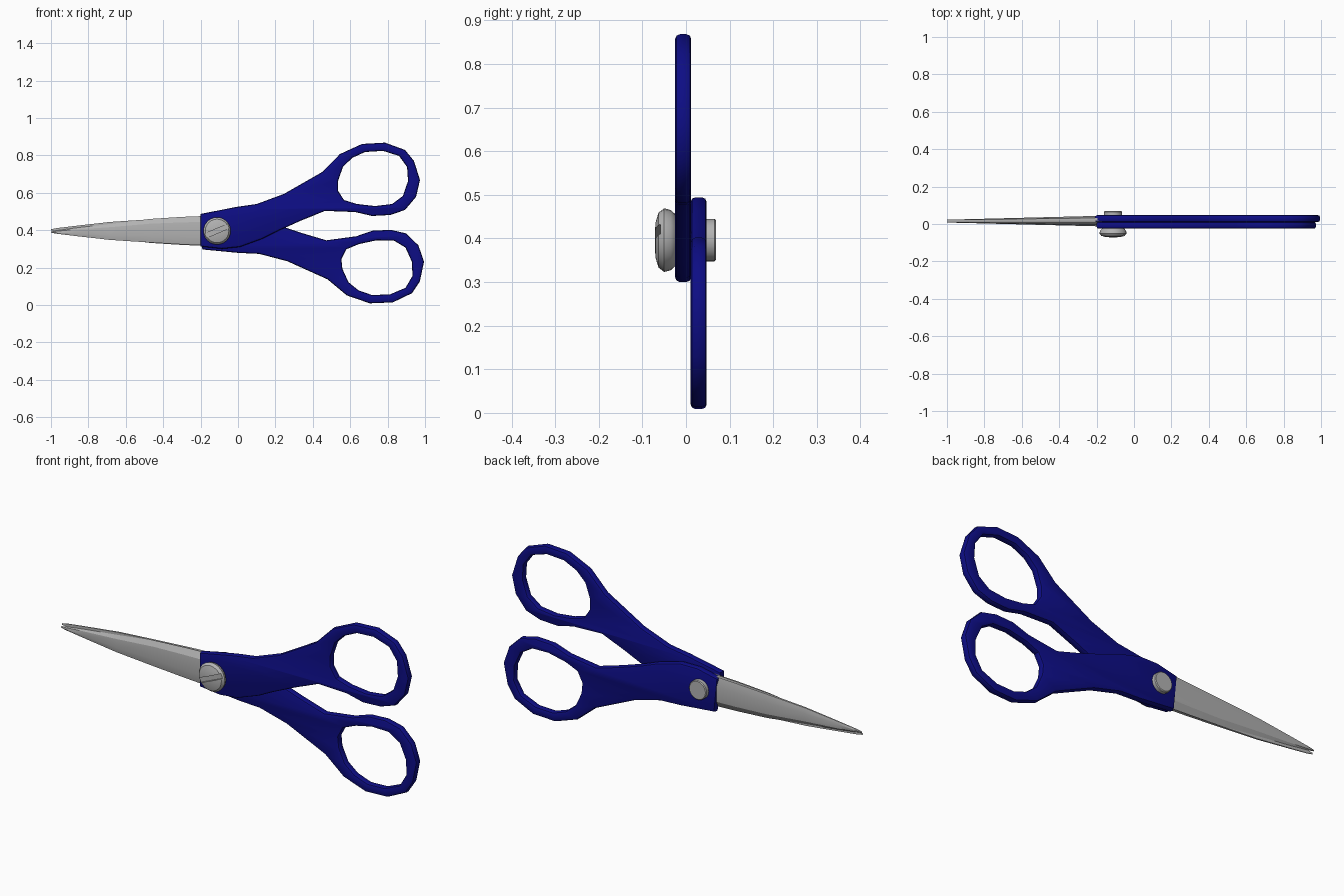
import bpy, bmesh, math
from mathutils import Matrix, Vector

cube = bpy.data.objects.get("Cube")
if cube:
    bpy.data.objects.remove(cube, do_unlink=True)


def material(name, color, roughness):
    mat = bpy.data.materials.new(name)
    mat.use_nodes = True
    mat.diffuse_color = color
    bsdf = mat.node_tree.nodes["Principled BSDF"]
    bsdf.inputs["Base Color"].default_value = color
    bsdf.inputs["Roughness"].default_value = roughness
    return mat


BLUE = material("dark blue plastic", (0.004, 0.004, 0.23, 1), 0.5)
STEEL = material("steel grey", (0.45, 0.45, 0.45, 1), 0.4)
PIVOT = Vector((-0.112, 0.396))
HANDLE_TILT = math.radians(2.8)


def activate(obj):
    bpy.ops.object.select_all(action='DESELECT')
    obj.select_set(True)
    bpy.context.view_layer.objects.active = obj


def smooth(obj, degrees):
    activate(obj)
    bpy.ops.object.shade_smooth_by_angle(angle=math.radians(degrees))


def mesh_object(name, bm, mat):
    bmesh.ops.recalc_face_normals(bm, faces=bm.faces)
    mesh = bpy.data.meshes.new(name)
    bm.to_mesh(mesh)
    bm.free()
    mesh.materials.append(mat)
    obj = bpy.data.objects.new(name, mesh)
    bpy.context.collection.objects.link(obj)
    return obj


# Handle silhouette and finger hole, in the x-z plane
OUTLINE = [(-.2, .487), (-.01, .524), (.1, .54), (.246, .594), (.45, .711),
           (.545, .807), (.663, .861), (.786, .868), (.893, .829), (.941, .77),
           (.973, .668), (.952, .578), (.893, .508), (.813, .481), (.717, .476),
           (.626, .497), (.465, .503), (.332, .449), (.214, .396), (.128, .353),
           (.01, .31), (-.086, .3), (-.2, .313)]
HOLE = [(.535, .663), (.561, .738), (.61, .786), (.679, .818), (.775, .824),
        (.861, .797), (.904, .738), (.909, .663), (.882, .583), (.824, .54),
        (.733, .529), (.636, .54), (.567, .561), (.535, .61)]


def reflect(point):
    """Mirror a point across the tilted axis through the pivot."""
    p = Vector(point) - PIVOT
    return Matrix.Rotation(2 * HANDLE_TILT, 2) @ Vector((p.x, -p.y)) + PIVOT


def handle(name, y, mirrored):
    curve = bpy.data.curves.new(name, 'CURVE')
    curve.dimensions = '2D'
    curve.fill_mode = 'BOTH'
    bevel = 0.011
    curve.extrude = 0.0185 - bevel
    curve.bevel_depth = bevel
    curve.offset = -bevel
    curve.bevel_resolution = 1
    for loop in (OUTLINE, HOLE):
        points = [reflect(p) if mirrored else Vector(p) for p in loop]
        spline = curve.splines.new('POLY')
        spline.points.add(len(points) - 1)
        for target, p in zip(spline.points, points):
            target.co = (p.x, p.y, 0, 1)
        spline.use_cyclic_u = True
    curve.materials.append(BLUE)
    obj = bpy.data.objects.new(name, curve)
    bpy.context.collection.objects.link(obj)
    obj.location.y = y
    obj.rotation_euler.x = math.pi / 2
    activate(obj)
    bpy.ops.object.convert(target='MESH')
    # Weld the caps to the rounded rim
    obj = bpy.context.object
    bm = bmesh.new()
    bm.from_mesh(obj.data)
    bmesh.ops.remove_doubles(bm, verts=bm.verts, dist=0.0001)
    bmesh.ops.recalc_face_normals(bm, faces=bm.faces)
    bm.to_mesh(obj.data)
    bm.free()
    smooth(obj, 35)


handle("front_handle", -0.0065, False)
handle("rear_handle", 0.029, True)

# Blade stations: x, height of cutting edge, height of spine
STATIONS = [(-.17, .476, .318), (-.3, .471, .324), (-.47, .46, .334),
            (-.685, .433, .348), (-.87, .412, .369), (-.97, .398, .381),
            (-1, .393, .387)]


def blade(name, mirrored):
    bm = bmesh.new()
    rings = []
    for x, edge, spine in STATIONS:
        t = (x + 0.17) / -0.83
        inner = 0.0135
        outer = -0.013 * (1 - t) + 0.008 * t
        ridge = spine + 0.3 * (edge - spine)
        belly = spine + 0.8 * (edge - spine)
        section = [(inner, edge), (outer + 0.25 * (inner - outer), belly),
                   (outer, ridge), (outer + 0.4 * (inner - outer), spine),
                   (inner, spine)]
        if mirrored:
            section = [(0.031 - y, 2 * PIVOT.y - z) for y, z in section]
        rings.append([bm.verts.new((x, y, z)) for y, z in section])
    for a, b in zip(rings, rings[1:]):
        for i in range(len(a)):
            j = (i + 1) % len(a)
            bm.faces.new((a[i], a[j], b[j], b[i]))
    bm.faces.new(rings[0])
    bm.faces.new(rings[-1])
    smooth(mesh_object(name, bm, STEEL), 25)


blade("front_blade", False)
blade("rear_blade", True)

# Pivot screw: one turned profile (radius, y) from domed head to flat tail
PROFILE = [(0, -.072), (.04, -.07), (.063, -.063), (.073, -.05), (.069, -.035),
           (.06, -.025), (.049, -.02), (.049, .065), (.045, .069), (0, .069)]
bm = bmesh.new()
verts = [bm.verts.new((r, y, 0)) for r, y in PROFILE]
edges = [bm.edges.new(pair) for pair in zip(verts, verts[1:])]
bmesh.ops.spin(bm, geom=verts + edges, cent=(0, 0, 0), axis=(0, 1, 0),
               angle=math.tau, steps=24)
bmesh.ops.remove_doubles(bm, verts=bm.verts, dist=0.0001)
screw = mesh_object("pivot_screw", bm, STEEL)
screw.location = (PIVOT.x, 0, PIVOT.y)

# Driver slot across the head
bm = bmesh.new()
bmesh.ops.create_cube(bm, size=1, matrix=Matrix.Diagonal((0.2, 0.03, 0.024, 1)))
cutter = mesh_object("slot_cutter", bm, STEEL)
cutter.location = (PIVOT.x, -0.073, PIVOT.y)
cutter.rotation_euler.y = math.radians(-23)
cutter.hide_render = True
cut = screw.modifiers.new("slot", 'BOOLEAN')
cut.operation = 'DIFFERENCE'
cut.solver = 'EXACT'
cut.object = cutter
activate(screw)
bpy.ops.object.modifier_apply(modifier=cut.name)
bpy.data.objects.remove(cutter, do_unlink=True)
smooth(screw, 35)
